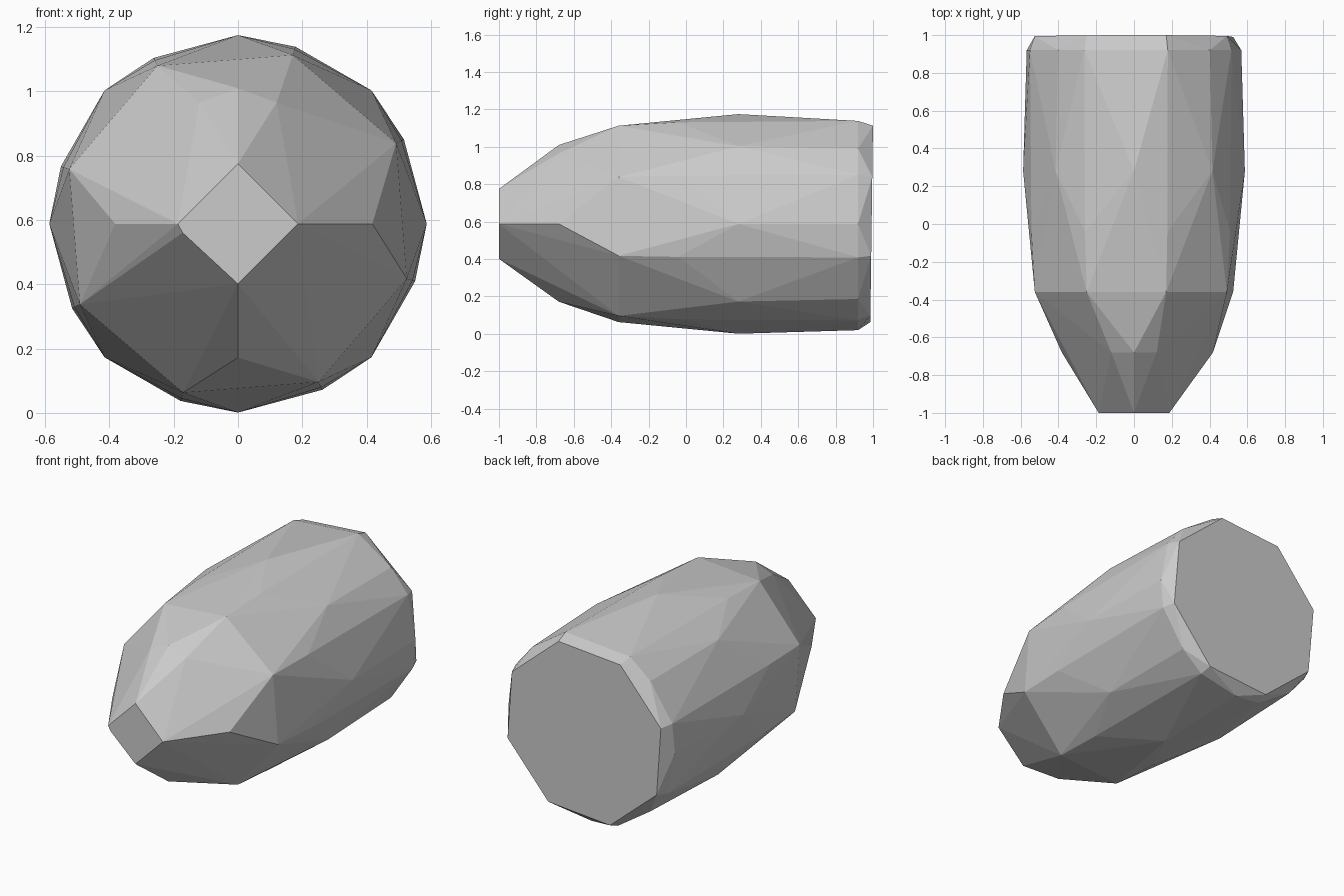
import bpy, bmesh, math

if "Cube" in bpy.data.objects:
    bpy.data.objects.remove(bpy.data.objects["Cube"])

CZ = 0.588  # height of the long axis


def ring(y, radius, start, step=45, skip=(), tilt=0.0):
    """Points of a regular polygon around the long axis."""
    pts = []
    for k in range(360 // step):
        deg = start + k * step
        if deg in skip:
            continue
        a = math.radians(deg)
        pts.append((radius * math.cos(a), y + tilt * math.sin(a), CZ + radius * math.sin(a)))
    return pts


# Nose diamond and shoulder points
points = ring(-1.0, 0.187, 0, 90)
points += [(-0.172, -1.0, 0.56)]
points += [(0.418, -0.68, CZ), (-0.382, -0.68, CZ), (0, -0.68, 1.01), (0, -0.68, 0.172)]
points += [(s * 0.12, -0.68, 0.965) for s in (-1, 1)]
# Body rings, alternating between two octagon orientations
points += ring(-0.36, 0.552, 27)
points += ring(-0.04, 0.571, 27)
points += ring(0.28, 0.587, 0)
points += ring(0.92, 0.579, 27)
points += ring(0.92, 0.568, 0, skip=(90,))
# Chamfered, slightly tilted rear cap
points += ring(0.9925, 0.552, 27, tilt=0.0075)

bm = bmesh.new()
for p in points:
    bm.verts.new(p)
hull = bmesh.ops.convex_hull(bm, input=bm.verts)
loose = [v for v in bm.verts if not v.link_faces]
bmesh.ops.delete(bm, geom=loose, context='VERTS')
bmesh.ops.dissolve_limit(bm, angle_limit=math.radians(0.5), verts=bm.verts, edges=bm.edges)
bmesh.ops.recalc_face_normals(bm, faces=bm.faces)

# Faceted body with flat faces
mesh = bpy.data.meshes.new("faceted_capsule")
bm.to_mesh(mesh)
bm.free()
body = bpy.data.objects.new("faceted_capsule", mesh)
bpy.context.collection.objects.link(body)
